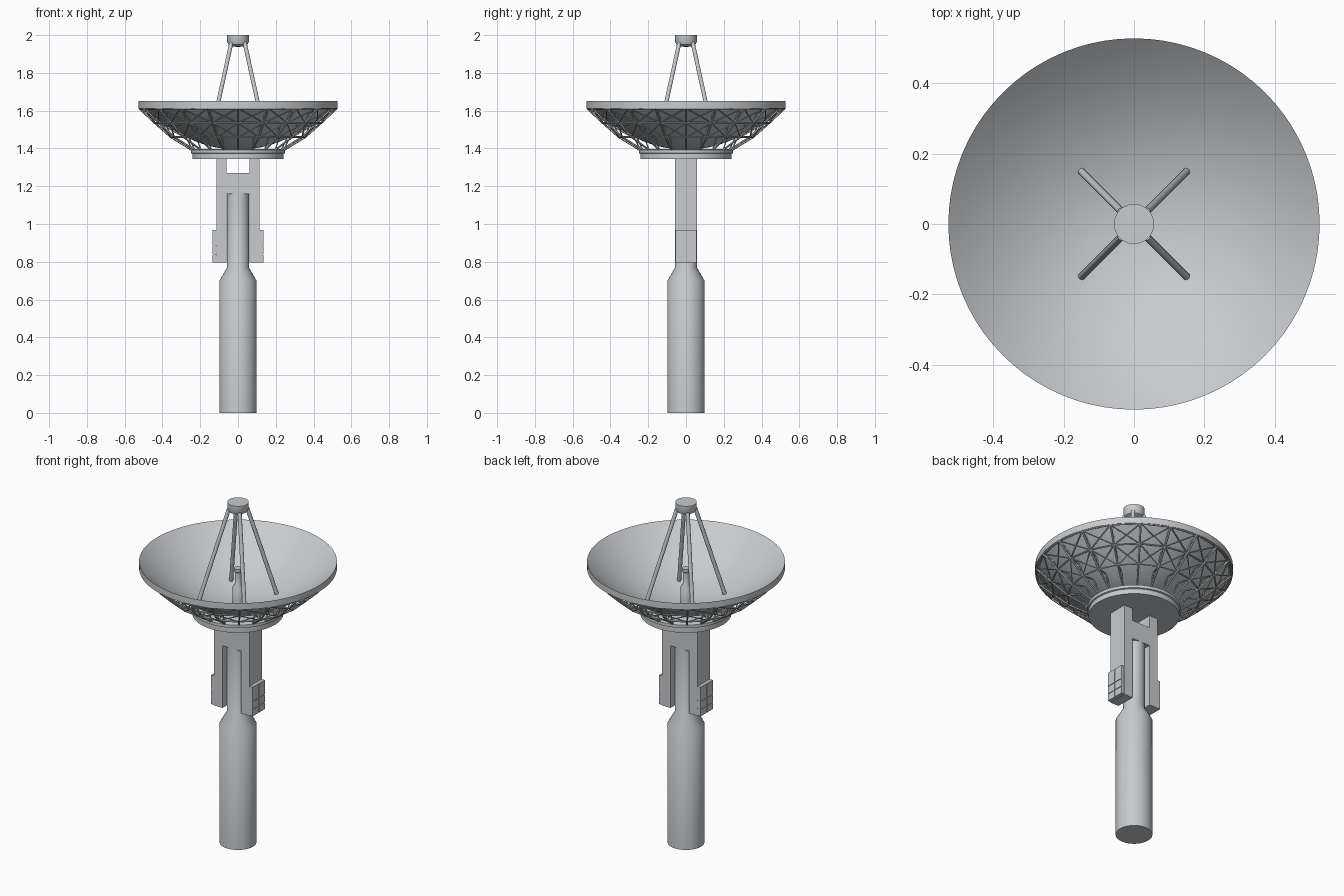
import bpy, bmesh, math
from mathutils import Vector, Matrix

cube = bpy.data.objects.get("Cube")
if cube:
    bpy.data.objects.remove(cube, do_unlink=True)

grey = bpy.data.materials.new("pale grey paint")
grey.use_nodes = True
grey.diffuse_color = (0.58, 0.60, 0.62, 1)
grey.node_tree.nodes["Principled BSDF"].inputs["Base Color"].default_value = grey.diffuse_color


def finish(name, bm, smooth=True):
    bmesh.ops.recalc_face_normals(bm, faces=bm.faces)
    mesh = bpy.data.meshes.new(name)
    bm.to_mesh(mesh)
    bm.free()
    mesh.materials.append(grey)
    obj = bpy.data.objects.new(name, mesh)
    bpy.context.collection.objects.link(obj)
    if smooth:
        bpy.ops.object.select_all(action='DESELECT')
        obj.select_set(True)
        bpy.context.view_layer.objects.active = obj
        bpy.ops.object.shade_smooth_by_angle(angle=math.radians(35))
    return obj


def lathe(name, profile, sides=48):
    """Revolve (radius, height) points that start and end on the axis."""
    bm = bmesh.new()
    verts = [bm.verts.new((r, 0, z)) for r, z in profile]
    edges = [bm.edges.new(pair) for pair in zip(verts, verts[1:])]
    bmesh.ops.spin(bm, geom=verts + edges, cent=(0, 0, 0), axis=(0, 0, 1),
                   angle=math.tau, steps=sides, use_merge=True)
    bmesh.ops.remove_doubles(bm, verts=bm.verts, dist=0.0001)
    return finish(name, bm)


def box(bm, low, high):
    low, high = Vector(low), Vector(high)
    matrix = Matrix.Translation((low + high) / 2) @ Matrix.Diagonal((*(high - low), 1))
    bmesh.ops.create_cube(bm, size=1, matrix=matrix)


def bar(bm, start, end, radius, sides=6):
    start, end = Vector(start), Vector(end)
    along = end - start
    turn = along.to_track_quat('Z', 'Y').to_matrix().to_4x4()
    bmesh.ops.create_cone(bm, cap_ends=True, segments=sides, radius1=radius, radius2=radius,
                          depth=along.length, matrix=Matrix.Translation((start + end) / 2) @ turn)


def polar(radius, angle, z):
    return Vector((radius * math.cos(angle), radius * math.sin(angle), z))


def bowl_z(radius):
    return 1.405 + 0.245 * (radius / 0.527) ** 2


# Pedestal with a tapered shoulder and a slim column
lathe("pedestal", [(0, 0), (0.098, 0), (0.098, 0.70), (0.058, 0.77), (0.058, 1.18), (0, 1.18)])

# H-shaped yoke: legs either side of the column and a cross piece
outline = [(0.115, 0.795), (0.115, 1.35), (0.06, 1.35), (0.06, 1.27)]
inner = [(0.06, 1.16), (0.06, 0.795)]
bm = bmesh.new()
left = outline + [(-x, z) for x, z in reversed(outline)]
left += [(-x, z) for x, z in reversed(inner)] + inner
face = bm.faces.new([bm.verts.new((x, -0.058, z)) for x, z in left])
made = bmesh.ops.extrude_face_region(bm, geom=[face])
bmesh.ops.translate(bm, vec=(0, 0.116, 0),
                    verts=[v for v in made["geom"] if isinstance(v, bmesh.types.BMVert)])
finish("yoke", bm, smooth=False)

# Stacked counterweight blocks with narrow gaps
rows = (0.795, 0.838, 0.885, 0.97)
for name, side in (("left_counterweight", 1), ("right_counterweight", -1)):
    bm = bmesh.new()
    box(bm, (side * 0.124 - 0.009, -0.056, 0.797), (side * 0.124 + 0.007, 0.056, 0.968))
    for low, high in zip(rows, rows[1:]):
        for y in (-0.029, 0.029):
            box(bm, (side * 0.125 - 0.01, y - 0.027, low + 0.002),
                (side * 0.125 + 0.01, y + 0.027, high - 0.002))
    finish(name, bm, smooth=False)

# Round mounting platform under the dish
lathe("mounting_platform", [(0, 1.343), (0.242, 1.343), (0.242, 1.372), (0.25, 1.375),
                            (0.25, 1.392), (0.235, 1.397), (0, 1.397)], 64)

# Parabolic dish with a short vertical lip
steps = 14
upper = [(0.521 * i / steps, bowl_z(0.521 * i / steps)) for i in range(steps + 1)]
lower = [(0.505 * i / steps, bowl_z(0.505 * i / steps) - 0.012) for i in range(steps, -1, -1)]
lathe("dish", upper + [(0.527, 1.65), (0.527, 1.612)] + lower, 80)

# Space frame: ribs, hoops, cross braces and short ties up to the dish
levels = [(0.24, 1.39), (0.355, 1.46), (0.44, 1.535), (0.522, 1.612)]
ribs = 20
bm = bmesh.new()
for i in range(ribs):
    a, b = (math.tau * (i + k) / ribs + math.pi / 2 for k in (0, 1))
    for n, (low, high) in enumerate(zip(levels, levels[1:])):
        bar(bm, polar(low[0], a, low[1]), polar(high[0], a, high[1]), 0.0055)
        bar(bm, polar(high[0], a, high[1]), polar(high[0], b, high[1]), 0.0045)
        if n:
            bar(bm, polar(low[0], a, low[1]), polar(high[0], b, high[1]), 0.003)
            bar(bm, polar(low[0], b, low[1]), polar(high[0], a, high[1]), 0.003)
        # Diagonal tie inside each rib
        mid = (low[0] + high[0]) / 2 - 0.02
        bar(bm, polar(low[0], a, low[1]), polar(mid, a, bowl_z(mid) - 0.008), 0.0035)
        bar(bm, polar(high[0], a, high[1]), polar(mid, a, bowl_z(mid) - 0.008), 0.0035)
finish("support_frame", bm)

# Feed horn in the middle of the dish
lathe("feed_horn", [(0, 1.40), (0.03, 1.40), (0.03, 1.50), (0.017, 1.52), (0.017, 1.59),
                    (0.022, 1.595), (0.022, 1.612), (0, 1.612)], 24)

# Secondary reflector drum and its four legs
lathe("secondary_reflector", [(0, 1.937), (0.03, 1.94), (0.05, 1.95), (0.057, 1.965),
                              (0.057, 2.0), (0, 2.0)], 40)
bm = bmesh.new()
for i in range(4):
    angle = math.pi / 4 + i * math.pi / 2
    bar(bm, polar(0.212, angle, 1.435), polar(0.05, angle, 1.96), 0.011, 12)
finish("reflector_legs", bm)
